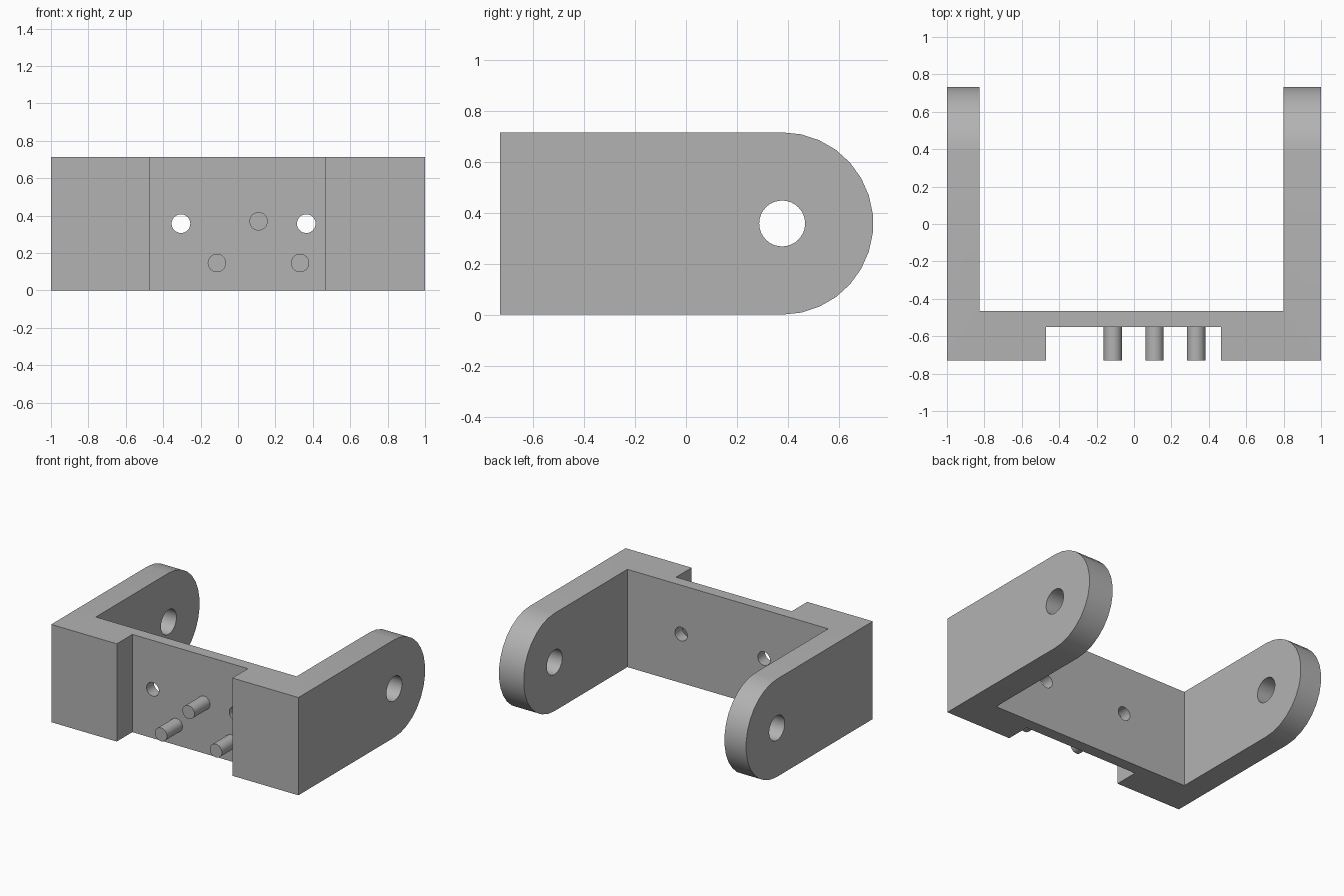
import bpy, bmesh
from math import sin, cos, pi, radians
from mathutils import Vector, Matrix

if "Cube" in bpy.data.objects:
    bpy.data.objects.remove(bpy.data.objects["Cube"], do_unlink=True)

HEIGHT = 0.715
MID = HEIGHT / 2
FRONT, PLATE_FRONT, PLATE_BACK = -0.73, -0.55, -0.465
PIVOT_Y = 0.377

grey = bpy.data.materials.new("plain grey")
grey.use_nodes = True
colour = (0.45, 0.45, 0.45, 1)
grey.diffuse_color = colour
grey.node_tree.nodes["Principled BSDF"].inputs["Base Color"].default_value = colour


def add_object(name, bm):
    bmesh.ops.recalc_face_normals(bm, faces=bm.faces)
    mesh = bpy.data.meshes.new(name)
    bm.to_mesh(mesh)
    bm.free()
    mesh.materials.append(grey)
    obj = bpy.data.objects.new(name, mesh)
    bpy.context.collection.objects.link(obj)
    return obj


def prism(name, points, offset):
    """Extrude a closed outline along an offset."""
    bm = bmesh.new()
    face = bm.faces.new([bm.verts.new(p) for p in points])
    result = bmesh.ops.extrude_face_region(bm, geom=[face], use_keep_orig=True)
    moved = [v for v in result["geom"] if isinstance(v, bmesh.types.BMVert)]
    bmesh.ops.translate(bm, verts=moved, vec=offset)
    return add_object(name, bm)


def rod(name, start, end, radius, sides=32):
    """Cylinder between two points."""
    start, end = Vector(start), Vector(end)
    axis = end - start
    turn = Vector((0, 0, 1)).rotation_difference(axis).to_matrix().to_4x4()
    bm = bmesh.new()
    bmesh.ops.create_cone(bm, cap_ends=True, segments=sides, radius1=radius,
                          radius2=radius, depth=axis.length,
                          matrix=Matrix.Translation((start + end) / 2) @ turn)
    return add_object(name, bm)


def smooth(obj):
    bpy.ops.object.select_all(action="DESELECT")
    obj.select_set(True)
    bpy.context.view_layer.objects.active = obj
    bpy.ops.object.shade_smooth_by_angle(angle=radians(30))


# Bracket: plan outline with two arms and a recessed plate
plan = [(-1, FRONT), (-0.47, FRONT), (-0.47, PLATE_FRONT), (0.465, PLATE_FRONT),
        (0.465, FRONT), (1, FRONT), (1, 0.75), (0.8, 0.75),
        (0.8, PLATE_BACK), (-0.825, PLATE_BACK), (-0.825, 0.75), (-1, 0.75)]
bracket = prism("bracket", [(x, y, 0) for x, y in plan], (0, 0, HEIGHT))

# Side outline that rounds the arm ends
arc = [(PIVOT_Y + MID * sin(i * pi / 15), MID + MID * cos(i * pi / 15))
       for i in range(1, 15)]
side = [(-1, HEIGHT + 0.1), (PIVOT_Y, HEIGHT + 0.1), (PIVOT_Y, HEIGHT)] + arc
side += [(PIVOT_Y, 0), (PIVOT_Y, -0.1), (-1, -0.1)]
rounding = prism("rounding_cutter", [(-1.1, y, z) for y, z in side], (2.2, 0, 0))

# Pivot hole through both arms, screw holes through the plate
cutters = [(rounding, "INTERSECT"),
           (rod("pivot_hole_cutter", (-1.1, PIVOT_Y, MID), (1.1, PIVOT_Y, MID), 0.09),
            "DIFFERENCE")]
for label, x in (("right", -0.305), ("left", 0.365)):
    hole = rod(label + "_screw_hole_cutter", (x, -0.7, MID), (x, -0.3, MID), 0.05)
    cutters.append((hole, "DIFFERENCE"))

for cutter, operation in cutters:
    mod = bracket.modifiers.new(cutter.name, "BOOLEAN")
    mod.operation = operation
    mod.solver = "EXACT"
    mod.object = cutter
    bpy.context.view_layer.objects.active = bracket
    bpy.ops.object.modifier_apply(modifier=mod.name)
    bpy.data.objects.remove(cutter, do_unlink=True)
smooth(bracket)

# Locating pins on the recessed plate
for name, x, z in (("right_pin", -0.113, 0.147), ("middle_pin", 0.11, 0.37),
                   ("left_pin", 0.332, 0.147)):
    smooth(rod(name, (x, FRONT, z), (x, PLATE_FRONT + 0.01, z), 0.049))
